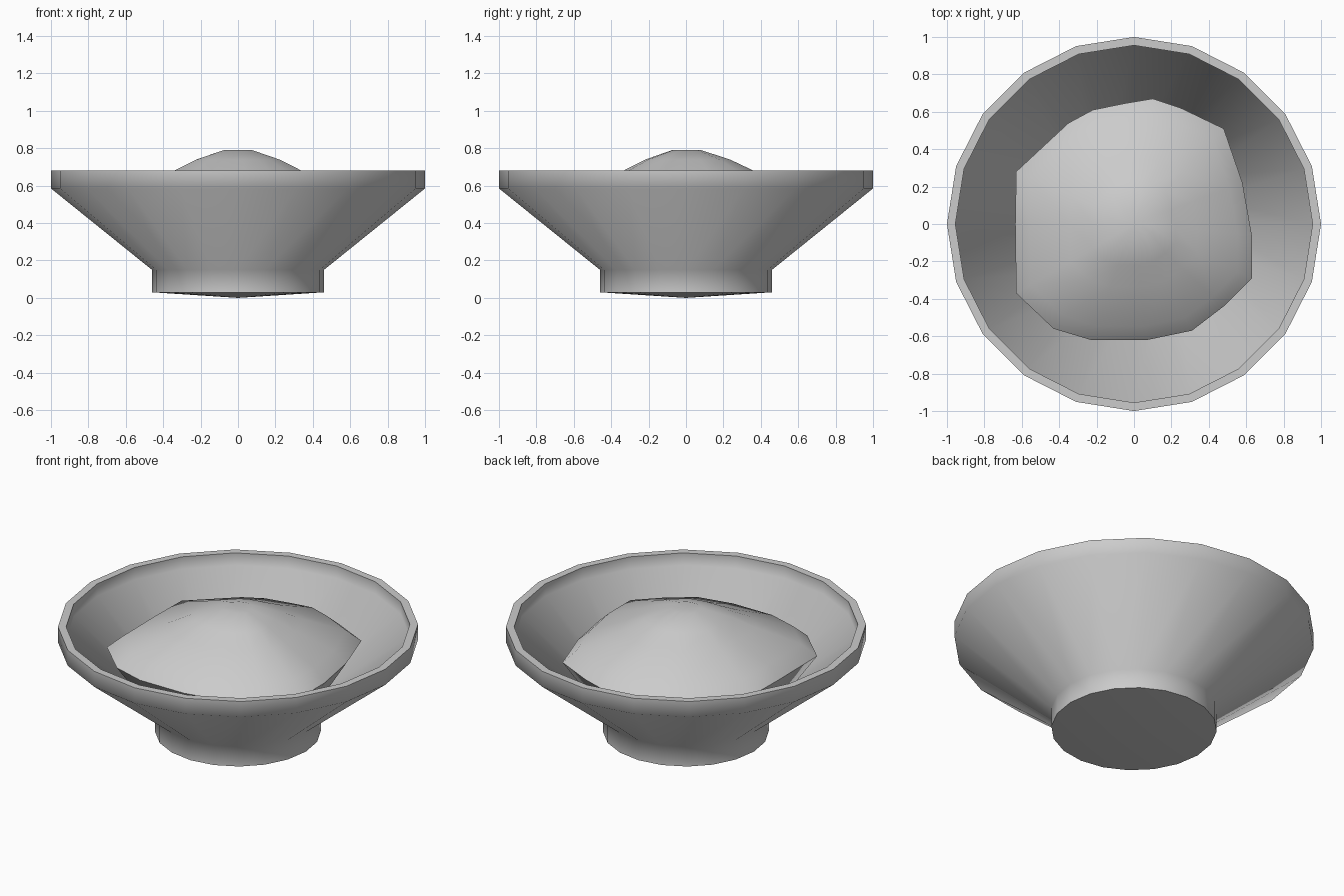
import bpy, math

if "Cube" in bpy.data.objects:
    bpy.data.objects.remove(bpy.data.objects["Cube"])

def skin_rings(name, rings, top=None, bottom=None, angle=60):
    """Bridge equal-length rings listed in order; optional end points close the ends."""
    n = len(rings[0])
    verts = [p for r in rings for p in r]
    faces = []
    for k in range(len(rings) - 1):
        for i in range(n):
            j = (i + 1) % n
            faces.append((k*n + i, k*n + j, (k+1)*n + j, (k+1)*n + i))
    for point, base, flip in ((bottom, 0, True), (top, (len(rings) - 1)*n, False)):
        if point:
            c = len(verts)
            verts.append(point)
            for i in range(n):
                a, b = base + i, base + (i + 1) % n
                faces.append((b, a, c) if flip else (a, b, c))
    me = bpy.data.meshes.new(name)
    me.from_pydata(verts, [], faces)
    ob = bpy.data.objects.new(name, me)
    bpy.context.collection.objects.link(ob)
    bpy.ops.object.select_all(action='DESELECT')
    ob.select_set(True)
    bpy.context.view_layer.objects.active = ob
    bpy.ops.object.shade_smooth_by_angle(angle=math.radians(angle))
    return ob

def circle(r, z, n=20):
    return [(r*math.cos(2*math.pi*i/n), r*math.sin(2*math.pi*i/n), z) for i in range(n)]

# Bowl: outer foot, flared wall, lip, then inner wall and floor
bowl_profile = [(0.46, 0.03), (0.46, 0.15), (1.0, 0.585), (1.0, 0.68),
                (0.955, 0.68), (0.955, 0.605), (0.43, 0.175), (0.43, 0.07)]
skin_rings("bowl", [circle(r, z) for r, z in bowl_profile],
           top=(0, 0, 0.04), bottom=(0, 0, 0))

# Food mound: irregular widest outline, shrunk toward a dimpled crown
outline = [(0.63, -0.06), (0.58, 0.22), (0.48, 0.51), (0.25, 0.62), (0.10, 0.67),
           (-0.05, 0.645), (-0.22, 0.61), (-0.35, 0.54), (-0.63, 0.28), (-0.635, 0.0),
           (-0.63, -0.37), (-0.43, -0.56), (-0.23, -0.62), (0.07, -0.62),
           (0.31, -0.57), (0.48, -0.44), (0.63, -0.29)]
levels = [(0.60, 0.14), (0.80, 0.32), (1.0, 0.52), (0.88, 0.59),
          (0.54, 0.68), (0.35, 0.74), (0.12, 0.79)]
skin_rings("food_mound", [[(x*s, y*s, z) for x, y in outline] for s, z in levels],
           top=(0, 0, 0.78), bottom=(0, 0, 0.14), angle=60)
